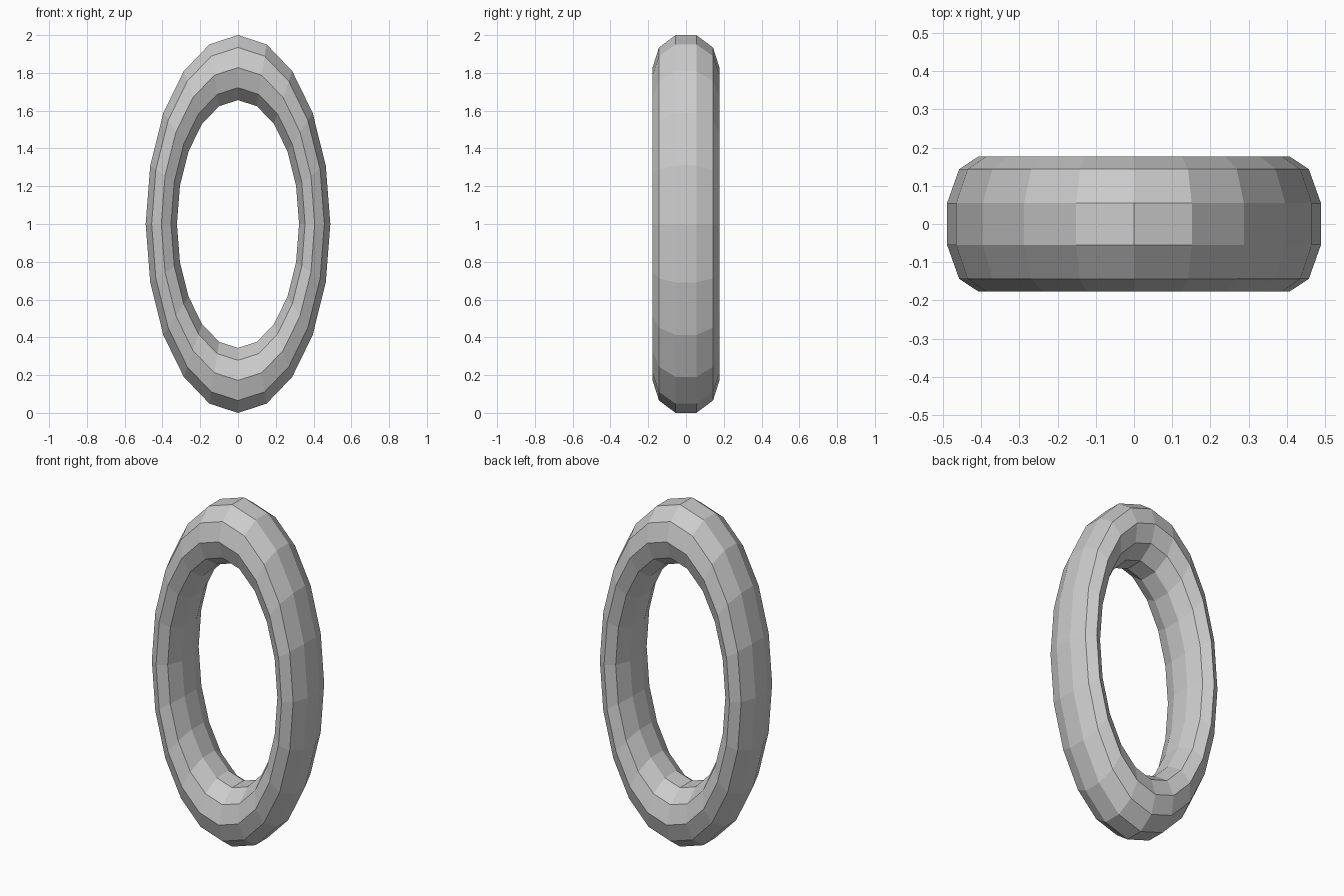
import bpy, bmesh
from math import sin, cos, pi

if "Cube" in bpy.data.objects:
    bpy.data.objects.remove(bpy.data.objects["Cube"])

MAJOR, MINOR = 20, 10
RX, RZ = 0.406, 0.828                 # centre-line ellipse
TX, TY, TZ = 0.087, 0.177, 0.181      # tube radii along each axis

# Tall oval link: ten-sided tube swept round an ellipse
bm = bmesh.new()
rings = []
for i in range(MAJOR):
    a = 2 * pi * i / MAJOR
    ring = []
    for j in range(MINOR):
        b = 2 * pi * (j + 0.5) / MINOR   # flat side faces outwards
        ring.append(bm.verts.new(((RX + TX * cos(b)) * sin(a),
                                  TY * sin(b),
                                  1.0 + (RZ + TZ * cos(b)) * cos(a))))
    rings.append(ring)
for i in range(MAJOR):
    r, s = rings[i], rings[(i + 1) % MAJOR]
    for j in range(MINOR):
        k = (j + 1) % MINOR
        bm.faces.new((r[j], r[k], s[k], s[j]))
bmesh.ops.recalc_face_normals(bm, faces=bm.faces)

mesh = bpy.data.meshes.new("oval_ring")
bm.to_mesh(mesh)
bm.free()
bpy.context.collection.objects.link(bpy.data.objects.new("oval_ring", mesh))
